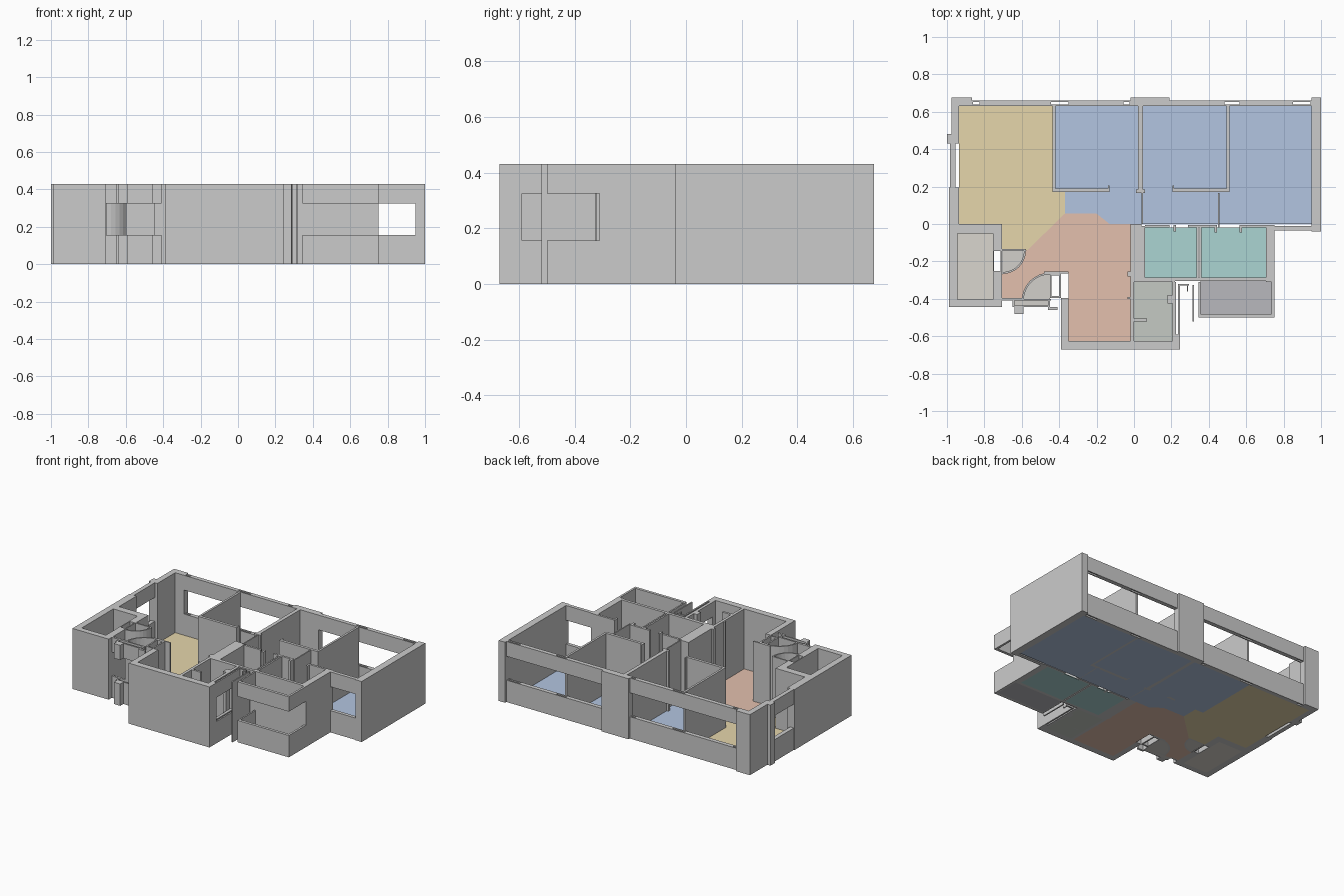
import bpy, bmesh, math
from itertools import product

if "Cube" in bpy.data.objects:
    bpy.data.objects.remove(bpy.data.objects["Cube"])

H = 0.43
LEVELS = [0, 0.155, 0.325, H]      # floor, window sill, window head, wall top


def finish(bm, name, color=None):
    bmesh.ops.recalc_face_normals(bm, faces=bm.faces)
    me = bpy.data.meshes.new(name)
    bm.to_mesh(me)
    bm.free()
    ob = bpy.data.objects.new(name, me)
    bpy.context.collection.objects.link(ob)
    if color:
        mat = bpy.data.materials.new(name + "_paint")
        mat.diffuse_color = (*color, 1)
        mat.use_nodes = True
        mat.node_tree.nodes["Principled BSDF"].inputs["Base Color"].default_value = mat.diffuse_color
        me.materials.append(mat)
    return ob


def walls(name, solid=(), window=(), holes=()):
    """Merged walls from plan rectangles (x0, x1, y0, y1); windows skip the middle level."""
    rects = [*solid, *window, *holes]
    xs = sorted({v for r in rects for v in r[:2]})
    ys = sorted({v for r in rects for v in r[2:]})
    axes = (xs, ys, LEVELS)
    cells = set()

    def span(r):
        return product(range(xs.index(r[0]), xs.index(r[1])),
                       range(ys.index(r[2]), ys.index(r[3])))
    for r in solid:
        cells |= {(i, j, k) for i, j in span(r) for k in (0, 1, 2)}
    for r in window:
        cells |= {(i, j, k) for i, j in span(r) for k in (0, 2)}
    for r in holes:
        cells -= {(i, j, k) for i, j in span(r) for k in (0, 1, 2)}
    bm = bmesh.new()
    verts = {}

    def vert(p):
        if p not in verts:
            verts[p] = bm.verts.new([axes[a][p[a]] for a in range(3)])
        return verts[p]
    for c in sorted(cells):
        for a, s in product(range(3), (0, 1)):
            n = list(c)
            n[a] += 2 * s - 1
            if tuple(n) in cells:
                continue
            u, v = (a + 1) % 3, (a + 2) % 3
            quad = []
            for du, dv in ((0, 0), (1, 0), (1, 1), (0, 1)):
                p = list(c)
                p[a] += s
                p[u] += du
                p[v] += dv
                quad.append(vert(tuple(p)))
            bm.faces.new(quad if s else quad[::-1])
    bmesh.ops.dissolve_limit(bm, angle_limit=0.01, verts=bm.verts, edges=bm.edges)
    return finish(bm, name)


def prism(name, pts, height, color=None):
    bm = bmesh.new()
    f = bm.faces.new([bm.verts.new((x, y, 0)) for x, y in pts])
    g = bmesh.ops.extrude_face_region(bm, geom=[f])["geom"]
    bmesh.ops.translate(bm, vec=(0, 0, height),
                        verts=[v for v in g if isinstance(v, bmesh.types.BMVert)])
    return finish(bm, name, color)


def arc(cx, cy, r, a0, a1, n=8):
    return [(cx + r * math.cos(math.radians(a0 + (a1 - a0) * i / n)),
             cy + r * math.sin(math.radians(a0 + (a1 - a0) * i / n))) for i in range(n + 1)]


def rect(x0, x1, y0, y1):
    return [(x0, y0), (x1, y0), (x1, y1), (x0, y1)]


# Outer shell with long window bands and slots at the mullions
walls("outer_walls",
      solid=[(-.975, -.865, .63, .675), (-.975, -.935, .43, .63), (-1, -.935, .43, .48),
             (-.99, -.935, 0, .195), (.95, 1, -.04, .675), (-.02, .19, .63, .675)],
      window=[(-.865, -.02, .63, .66), (.19, .95, .63, .66),
              (-.985, -.955, .195, .43), (.75, .95, -.035, -.01)],
      holes=[(a, b, .638, .652) for a, b in
             ((-.86, -.825), (-.445, -.35), (-.055, -.025), (.485, .565), (.85, .945))])

# Store room at the front left
walls("store_room_walls", solid=[(-.99, -.705, -.445, 0)],
      holes=[(-.945, -.755, -.405, -.05), (-.748, -.713, -.25, -.145)])

# Hall and kitchen block at the front
walls("hall_walls",
      solid=[(-.39, -.35, -.67, -.395), (-.39, .245, -.67, -.625), (-.45, -.39, -.395, -.26),
             (-.48, -.35, -.265, -.255), (-.02, .04, -.3, 0), (-.02, 0, -.625, -.3),
             (-.035, -.02, -.4, -.39), (-.035, -.02, -.28, -.255), (0, .22, -.31, -.295),
             (.205, .245, -.67, -.59), (.18, .205, -.425, -.38), (0, .07, -.52, -.505)],
      window=[(.205, .225, -.59, -.31)],
      holes=[(-.44, -.4, -.385, -.275)])

# Entrance niche
walls("entrance_walls",
      solid=[(-.6, -.445, -.41, -.4)],
      window=[(-.705, -.6, -.41, -.395), (-.65, -.45, -.445, -.435), (-.65, -.64, -.435, -.41),
              (-.46, -.45, -.435, -.41), (-.64, -.59, -.48, -.445), (-.46, -.41, -.46, -.445)])

# Bedroom partitions
walls("bedroom_partitions",
      solid=[(-.435, -.42, .17, .63), (-.42, -.13, .17, .19), (-.14, -.13, .19, .205),
             (.022, .048, .17, .63), (.01, .06, .165, .185), (.205, .51, .17, .19),
             (.205, .215, .19, .205), (.495, .51, .19, .63),
             (.04, .048, 0, .165), (.45, .458, -.02, .165)])

# Bathroom walls
walls("bathroom_walls",
      solid=[(.04, .06, -.3, -.01), (.06, .19, -.02, -.005), (.21, .225, -.04, -.005),
             (.29, .43, -.02, -.005), (.43, .445, -.045, -.005), (.565, .75, -.02, -.005),
             (.565, .578, -.045, -.02), (.335, .345, -.3, -.02), (.35, .36, -.3, -.02),
             (.705, .75, -.31, -.02), (.05, .75, -.305, -.285)])

# Balcony parapet and beam, with thin fins beside it
walls("balcony_walls",
      window=[(.345, .75, -.5, -.48), (.735, .75, -.48, -.31), (.345, .355, -.48, -.31)])
walls("service_fins",
      solid=[(.313, .322, -.52, -.325), (.235, .295, -.33, -.32), (.283, .29, -.36, -.33)],
      window=[(.235, .245, -.59, -.33)])

# Curved corner walls: straight legs and a faceted arc
for name, cx, cy, r, a in (("curved_niche_back", -.703, -.142, .125, 270),
                           ("curved_niche_front", -.45, -.41, .15, 90)):
    prism(name, arc(cx, cy, r, a, a + 90) + arc(cx, cy, r - .01, a + 90, a), H)
    prism(name + "_floor", [(cx, cy)] + arc(cx, cy, r - .01, a, a + 90), .004, (.65, .63, .6))
walls("curved_niche_leg", solid=[(-.705, -.58, -.145, -.135)])

# Coloured room floors
T = .004
prism("living_floor", [(-.935, .63), (-.435, .63), (-.435, .17), (-.37, .17), (-.37, .055),
                       (-.57, -.14), (-.705, -.14), (-.705, 0), (-.935, 0)], T, (.79, .67, .41))
prism("bedroom_floor", [(-.435, .63), (.95, .63), (.95, 0), (-.13, 0), (-.2, .055),
                        (-.37, .055), (-.37, .17), (-.435, .17)], T, (.45, .56, .75))
prism("hall_floor", [(-.37, .055), (-.2, .055), (-.13, 0), (-.02, 0), (-.02, -.625),
                     (-.35, -.625), (-.35, -.26), (-.45, -.26)]
      + arc(-.45, -.41, .15, 90, 180) + [(-.705, -.4), (-.705, -.267)]
      + arc(-.703, -.142, .125, 270, 360), T, (.77, .53, .42))
prism("bathroom_floor_left", rect(.06, .335, -.285, -.02), T, (.41, .66, .65))
prism("bathroom_floor_right", rect(.36, .705, -.285, -.02), T, (.41, .66, .65))
prism("balcony_floor", rect(.355, .735, -.48, -.305), T, (.48, .48, .51))
prism("utility_floor", rect(0, .205, -.625, -.31), T, (.56, .59, .55))
prism("store_room_floor", rect(-.945, -.755, -.405, -.05), T, (.70, .67, .62))
prism("entrance_step", rect(-.64, -.46, -.435, -.41), T, (.65, .63, .6))
